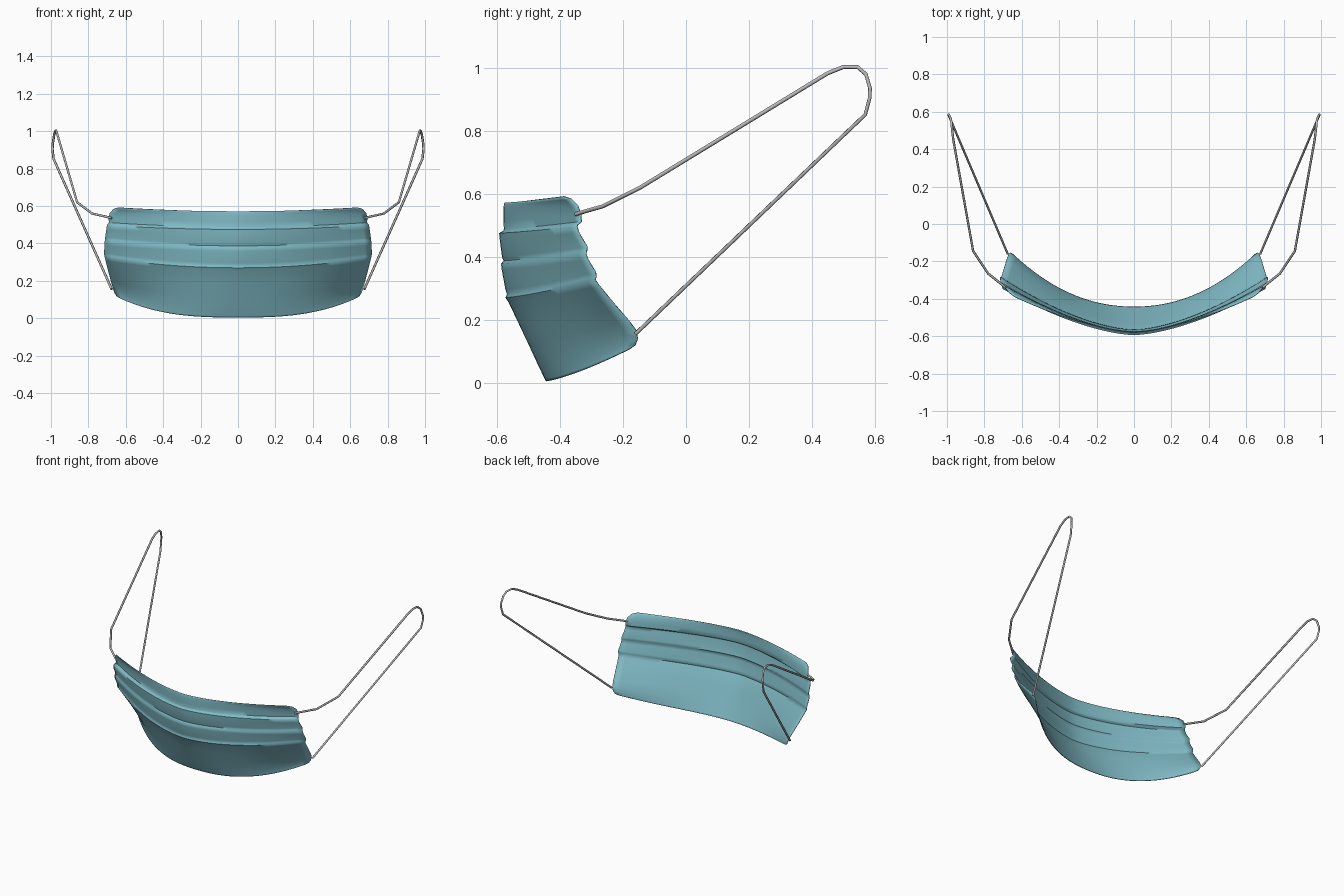
import bpy, bmesh, math


def material(name, rgb):
    m = bpy.data.materials.new(name)
    m.diffuse_color = (*rgb, 1)
    return m


teal = material("teal_fabric", (0.22, 0.50, 0.57))
grey = material("grey_elastic", (0.50, 0.50, 0.50))

# Pleated profile, top to bottom: centre y, z, then side-edge x, y, z
ROWS = [
    (-.577, .572, .640, -.390, .590),
    (-.579, .566, .668, -.368, .583),
    (-.580, .550, .686, -.346, .562),
    (-.580, .515, .692, -.336, .535),
    (-.579, .488, .690, -.334, .512),
    (-.581, .482, .698, -.346, .503),   # first pleat
    (-.594, .475, .701, -.348, .497),
    (-.592, .455, .704, -.342, .475),
    (-.585, .400, .710, -.316, .432),
    (-.580, .387, .711, -.317, .420),   # second pleat
    (-.588, .378, .713, -.320, .410),
    (-.586, .360, .714, -.313, .390),
    (-.574, .295, .716, -.289, .350),
    (-.569, .281, .715, -.287, .337),   # third pleat
    (-.574, .270, .713, -.290, .326),
    (-.564, .255, .708, -.278, .308),
    (-.533, .190, .694, -.232, .252),
    (-.500, .120, .680, -.185, .198),
    (-.477, .070, .670, -.160, .165),
    (-.458, .030, .662, -.155, .138),
    (-.449, .012, .650, -.163, .118),
    (-.445, .004, .630, -.182, .106),
]
N = 40

# Curved face panel
bm = bmesh.new()
grid = []
for i, (yc, zc, xe, ye, ze) in enumerate(ROWS):
    t = max(0, (.30 - zc) / .30)            # lower rows wrap more tightly
    ring = []
    for j in range(N + 1):
        u = 2 * j / N - 1
        a = abs(u)
        y = yc + (ye - yc) * a ** (1.6 + .55 * t)
        z = zc + (ze - zc) * a ** (2 + .8 * t)
        ring.append(bm.verts.new((xe * u, y, z)))
    grid.append(ring)
for r0, r1 in zip(grid, grid[1:]):
    for j in range(N):
        bm.faces.new((r0[j], r1[j], r1[j + 1], r0[j + 1]))
me = bpy.data.meshes.new("face_panel")
bm.to_mesh(me)
bm.free()
me.materials.append(teal)
panel = bpy.data.objects.new("face_panel", me)
bpy.context.collection.objects.link(panel)
sol = panel.modifiers.new("thickness", 'SOLIDIFY')
sol.thickness = .004
sol.offset = -1
bpy.context.view_layer.objects.active = panel
panel.select_set(True)
bpy.ops.object.shade_smooth_by_angle(angle=math.radians(50))

# Elastic ear loops
LOOP = [(.675, -.350, .535), (.705, -.325, .543), (.78, -.265, .560),
        (.86, -.145, .620), (.966, .45, .983), (.972, .50, 1.003),
        (.976, .545, 1.003), (.983, .572, .980), (.990, .585, .935),
        (.992, .584, .905), (.986, .570, .852), (.675, -.160, .155)]
for name, s in (("ear_loop_right", 1), ("ear_loop_left", -1)):
    cu = bpy.data.curves.new(name, 'CURVE')
    cu.dimensions = '3D'
    cu.bevel_depth = .0065
    cu.bevel_resolution = 1
    cu.use_fill_caps = True
    sp = cu.splines.new('POLY')
    sp.points.add(len(LOOP) - 1)
    for p, (x, y, z) in zip(sp.points, LOOP):
        p.co = (s * x, y, z, 1)
    cu.materials.append(grey)
    bpy.context.collection.objects.link(bpy.data.objects.new(name, cu))
